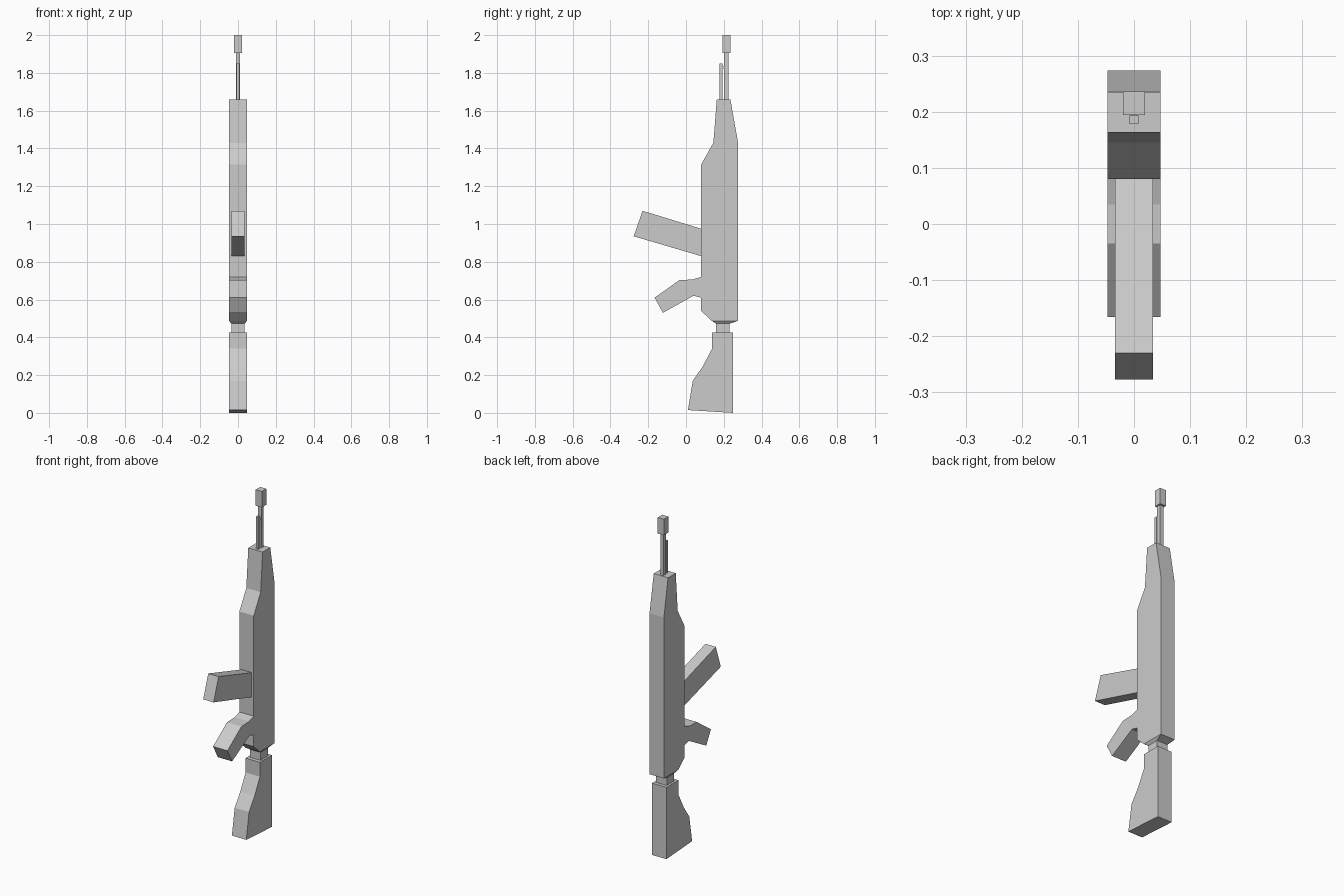
import bpy

if "Cube" in bpy.data.objects:
    bpy.data.objects.remove(bpy.data.objects["Cube"])


def prism(name, profile, half):
    """Extrude a side profile of (y, z) points symmetrically along x."""
    n = len(profile)
    verts = [(x, y, z) for x in (-half, half) for y, z in profile]
    faces = [list(range(n))[::-1], list(range(n, 2 * n))]
    faces += [(i, (i + 1) % n, (i + 1) % n + n, i + n) for i in range(n)]
    return solid(name, verts, faces)


def frustum(name, low, high):
    """Four-sided block between two (half_x, y0, y1, z) rectangles."""
    verts = []
    for hx, y0, y1, z in (low, high):
        verts += [(-hx, y0, z), (hx, y0, z), (hx, y1, z), (-hx, y1, z)]
    faces = [(3, 2, 1, 0), (4, 5, 6, 7)]
    faces += [(i, (i + 1) % 4, (i + 1) % 4 + 4, i + 4) for i in range(4)]
    return solid(name, verts, faces)


def box(name, hx, y0, y1, z0, z1):
    return frustum(name, (hx, y0, y1, z0), (hx, y0, y1, z1))


def solid(name, verts, faces):
    mesh = bpy.data.meshes.new(name)
    mesh.from_pydata(verts, [], faces)
    bpy.context.view_layer.objects.active = None
    obj = bpy.data.objects.new(name, mesh)
    bpy.context.collection.objects.link(obj)
    # Make every shell face outward
    import bmesh
    bm = bmesh.new()
    bm.from_mesh(mesh)
    bmesh.ops.recalc_face_normals(bm, faces=bm.faces)
    bm.to_mesh(mesh)
    bm.free()
    return obj


# Main body with the angled grip in one outline
prism("body_and_grip", [
    (0.163, 1.66), (0.235, 1.66), (0.274, 1.44), (0.274, 0.487),
    (0.137, 0.487), (0.08, 0.54), (0.08, 0.61), (0.04, 0.62),
    (-0.122, 0.53), (-0.166, 0.61), (-0.035, 0.703), (0.035, 0.706),
    (0.08, 0.72), (0.08, 1.315), (0.145, 1.43)], 0.047)

# Tapered collar and neck joining the stock
frustum("collar", (0.035, 0.16, 0.23, 0.472), (0.047, 0.137, 0.274, 0.487))
box("neck", 0.035, 0.16, 0.23, 0.42, 0.475)

# Shoulder stock
prism("stock", [
    (0.138, 0.425), (0.25, 0.425), (0.25, 0.0), (0.01, 0.015),
    (0.036, 0.17), (0.088, 0.245), (0.138, 0.34)], 0.047)

# Slanted magazine
prism("magazine", [(0.08, 0.975), (-0.23, 1.07), (-0.277, 0.935),
                   (0.08, 0.83)], 0.034)

# Barrel, muzzle and the thin rod beside the barrel
box("barrel", 0.011, 0.202, 0.225, 1.65, 1.91)
box("muzzle", 0.02, 0.194, 0.236, 1.905, 2.0)
box("rod", 0.008, 0.178, 0.193, 1.65, 1.85)
box("rod_link", 0.005, 0.19, 0.204, 1.822, 1.835)
